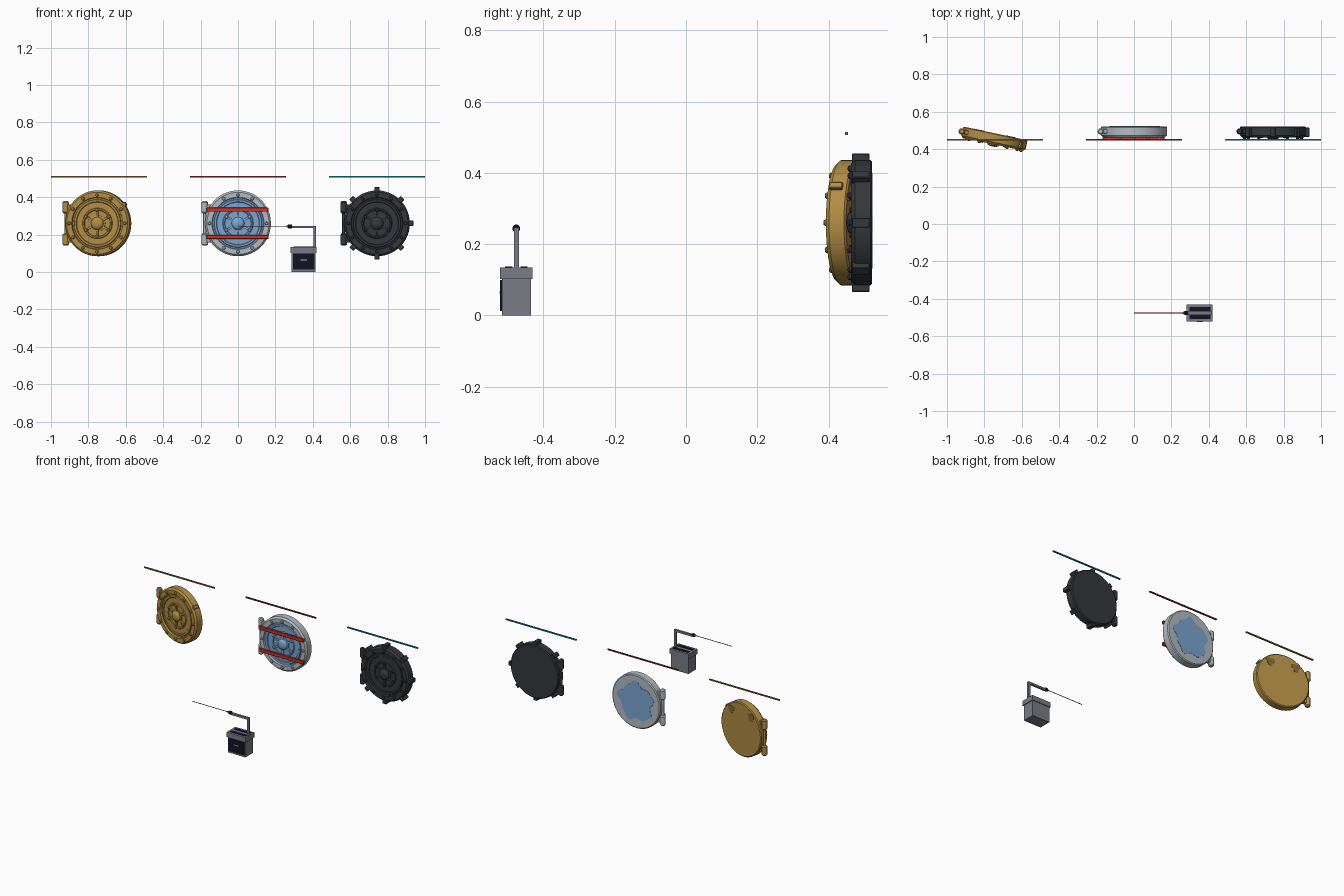
import bpy, bmesh, math
from mathutils import Matrix, Vector

if "Cube" in bpy.data.objects:
    bpy.data.objects.remove(bpy.data.objects["Cube"])


def material(name, rgb):
    m = bpy.data.materials.new(name)
    m.diffuse_color = [((c / 255 + 0.055) / 1.055) ** 2.4 for c in rgb] + [1]
    m.use_nodes = True
    m.node_tree.nodes["Principled BSDF"].inputs["Base Color"].default_value = m.diffuse_color
    return m


GOLD = material("gold", (178, 142, 70))
BRONZE = material("dark gold", (132, 104, 54))
SILVER = material("silver", (178, 187, 194))
BLUE = material("ice blue", (122, 166, 208))
RED = material("red", (205, 50, 38))
CHARCOAL = material("charcoal", (52, 57, 61))
GREY = material("grey", (120, 124, 132))
NAVY = material("near black", (17, 19, 36))
TEAL = material("teal", (15, 138, 148))
MAROON = material("dark red", (142, 36, 40))


def finish(name, bm, mats, xf=Matrix(), smooth=True):
    bmesh.ops.recalc_face_normals(bm, faces=bm.faces)
    me = bpy.data.meshes.new(name)
    bm.to_mesh(me)
    bm.free()
    for m in mats:
        me.materials.append(m)
    ob = bpy.data.objects.new(name, me)
    bpy.context.collection.objects.link(ob)
    ob.matrix_world = xf
    if smooth:
        bpy.ops.object.select_all(action='DESELECT')
        ob.select_set(True)
        bpy.context.view_layer.objects.active = ob
        bpy.ops.object.shade_smooth_by_angle(angle=math.radians(35))
    return ob


def box(name, lo, hi, mat, xf=Matrix(), bevel=0):
    bm = bmesh.new()
    lo, hi = Vector(lo), Vector(hi)
    size = hi - lo
    bmesh.ops.create_cube(bm, size=1, matrix=Matrix.Translation((lo + hi) / 2) @ Matrix.Diagonal((*size, 1)))
    if bevel:
        bmesh.ops.bevel(bm, geom=bm.edges[:], offset=bevel, segments=1, affect='EDGES')
    return finish(name, bm, [mat], xf, False)


def lathe(name, profile, mats, xf=Matrix(), axis='Y', seg=48, rule=None):
    """Turn (radius, height) points around the chosen axis."""
    bm = bmesh.new()
    rings = []
    for r, h in profile:
        n = 1 if r == 0 else seg
        ring = []
        for i in range(n):
            a = math.tau * i / seg
            u, v = r * math.cos(a), r * math.sin(a)
            ring.append(bm.verts.new({'X': (h, u, v), 'Y': (u, h, v), 'Z': (u, v, h)}[axis]))
        rings.append(ring)
    for k, (a, b) in enumerate(zip(rings, rings[1:])):
        for i in range(seg):
            j = (i + 1) % seg
            vs = [a[i % len(a)], a[j % len(a)], b[j % len(b)], b[i % len(b)]]
            f = bm.faces.new(list(dict.fromkeys(vs)))
            if rule:
                f.material_index = rule(k)
    return finish(name, bm, mats, xf)


def plate(name, radius, y, mat, xf, seg=36):
    """Thin flat patch whose radius is a function of the angle."""
    bm = bmesh.new()
    vs = []
    for i in range(seg):
        a = math.tau * i / seg
        r = radius(a)
        vs.append(bm.verts.new((r * math.cos(a), y, r * math.sin(a))))
    f = bm.faces.new(vs)
    ext = bmesh.ops.extrude_face_region(bm, geom=[f])
    bmesh.ops.translate(bm, vec=(0, -0.002, 0), verts=[v for v in ext['geom'] if isinstance(v, bmesh.types.BMVert)])
    return finish(name, bm, [mat], xf, False)


def spun(xf, angle, r=0, z=0):
    return xf @ Matrix.Rotation(angle, 4, 'Y') @ Matrix.Translation((r, 0, z))


HINGE = -0.178
# last eight points form the recessed centre panel
DOOR = [(0, .027), (.17, .027), (.176, .022), (.176, -.021), (.166, -.032), (.139, -.032), (.136, -.02),
        (.129, -.02), (.126, -.026), (.116, -.026), (.113, -.022), (.082, -.022), (.079, -.027), (.072, -.027),
        (.069, -.022), (0, -.022)]


def door(tag, xf, main, panel, accent):
    lathe(tag + "_door", DOOR, [main, panel], xf, rule=lambda k: int(k >= 6))
    # domed hub on a collar
    lathe(tag + "_hub", [(.043, -.021), (.043, -.027), (.034, -.029), (.031, -.036), (.024, -.041), (.013, -.044), (0, -.045)],
          [panel], xf, seg=32)
    # wheel spokes and knobs
    for i in range(6):
        s = spun(xf, math.tau * (i + .5) / 6)
        box(tag + "_spoke", (.036, -.031, -.006), (.078, -.021, .006), panel, s)
        lathe(tag + "_knob", [(.009, -.021), (.009, -.033), (.006, -.036), (0, -.036)],
              [accent], spun(xf, math.tau * (i + .5) / 6, .071), seg=12)
    # rim bolts
    for i in range(12):
        lathe(tag + "_bolt", [(.009, -.031), (.009, -.037), (.006, -.041), (0, -.042)],
              [accent], spun(xf, math.tau * i / 12, .152), seg=12)
    # hinge pin, knuckles and straps
    pin = xf @ Matrix.Translation((HINGE, 0, 0))
    lathe(tag + "_hinge_pin", [(0, -.11), (.008, -.11), (.008, .11), (0, .11)], [main], pin, 'Z', 16)
    for s in (-1, 1):
        k = pin @ Matrix.Translation((0, 0, s * .086))
        lathe(tag + "_hinge_knuckle", [(0, -.033), (.011, -.033), (.017, -.026), (.017, .026), (.011, .033), (0, .033)],
              [main], k, 'Z', 16)
        box(tag + "_hinge_strap", (0, -.012, -.016), (.05, .012, .016), main, k, .003)


def place(x):
    return Matrix.Translation((x, .495, .26))


# Gold door, swung open about its hinge
swing = (place(-.743) @ Matrix.Translation((HINGE, 0, 0)) @ Matrix.Rotation(math.radians(-12), 4, 'Z')
         @ Matrix.Translation((-HINGE, 0, 0)))
door("gold", swing, GOLD, GOLD, GOLD)
box("gold_latch", (.17, -.025, -.01), (.186, .012, .01), GOLD, spun(swing, math.radians(-35)), .002)
for s in (-1, 1):
    plate("gold_back_stain", lambda a: .026 + .005 * math.sin(3 * a), .0285, BRONZE,
          swing @ Matrix.Translation((s * .085, 0, .108)))

# Silver door with icy panel, frosted back and two red bars
mid = place(0)
door("silver", mid, SILVER, BLUE, SILVER)
plate("frost_patch", lambda a: .122 + .012 * math.sin(5 * a + .6) + .007 * math.sin(9 * a), .0285, BLUE, mid, 60)
for z in (-.073, .073):
    box("red_bar", (-.168, -.045, z - .011), (.163, -.031, z + .011), RED, mid, .002)

# Charcoal door with locking teeth
dark = place(.743)
door("charcoal", dark, CHARCOAL, CHARCOAL, CHARCOAL)
for i in range(8):
    if i != 4:
        box("locking_tooth", (.165, -.03, -.014), (.194, .02, .014), CHARCOAL, spun(dark, math.tau * i / 8), .002)

# Overhead rails
for name, x, mat in (("gold_rail", -.743, BRONZE), ("red_rail", 0, MAROON), ("teal_rail", .743, TEAL)):
    box(name, (x - .257, .446, .506), (x + .257, .454, .514), mat)

# Control console
box("console_body", (.287, -.516, 0), (.415, -.435, .104), GREY)
box("console_top", (.281, -.522, .102), (.421, -.43, .134), GREY)
box("front_screen", (.294, -.521, .012), (.408, -.515, .1), NAVY)
box("front_label", (.333, -.523, .062), (.37, -.52, .067), SILVER)
box("top_front_strip", (.286, -.5219, .109), (.416, -.52, .13), NAVY)
for x in (.315, .351, .387):
    box("strip_light", (x - .004, -.522, .117), (x + .004, -.521, .122), GREY)
for y in (-.454, -.497):
    box("top_slot", (.296, y - .01, .132), (.409, y + .01, .137), NAVY)

# Bent arm, emitter and beam
box("arm_post", (.403, -.483, .13), (.417, -.469, .247), GREY)
box("arm_beam", (.285, -.483, .234), (.417, -.469, .247), GREY)
head = Matrix.Translation((.277, -.476, .244))
lathe("emitter", [(0, -.012), (.006, -.012), (.011, -.005), (.011, .008), (.007, .013), (0, .013)], [NAVY], head, 'X', 16)
lathe("emitter_tip", [(0, -.018), (.005, -.018), (.007, -.011), (0, -.011)], [RED], head, 'X', 12)
lathe("beam", [(0, 0), (.002, 0), (.002, .262), (0, .262)], [MAROON], Matrix.Translation((0, -.476, .245)), 'X', 8)
